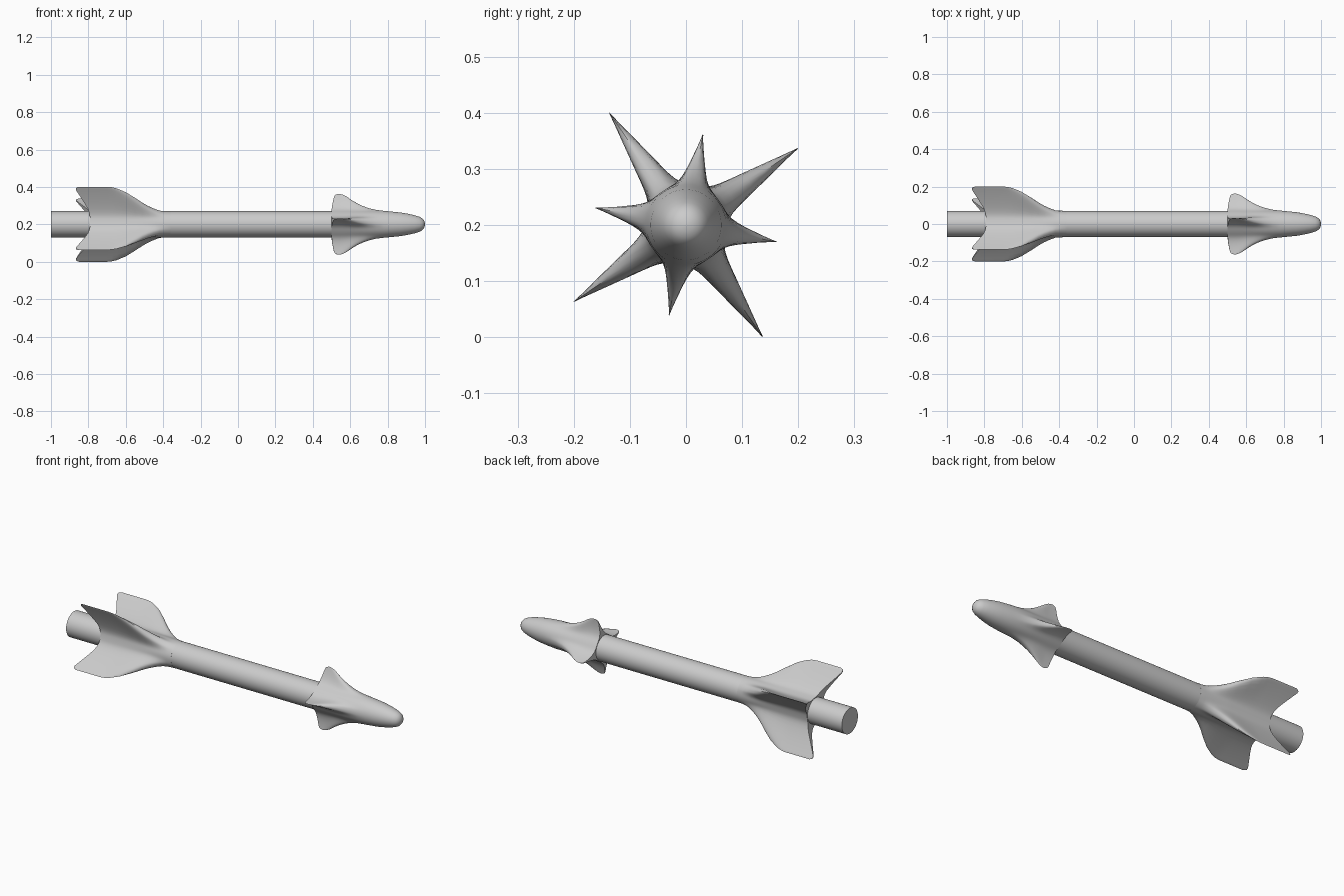
import bpy, bmesh, math

if "Cube" in bpy.data.objects:
    bpy.data.objects.remove(bpy.data.objects["Cube"])

AXIS_Z = 0.2005

grey = bpy.data.materials.new("light_grey")
grey.use_nodes = True
colour = (0.6, 0.6, 0.6, 1)
grey.diffuse_color = colour
grey.node_tree.nodes["Principled BSDF"].inputs["Base Color"].default_value = colour

# Fin cross-section: fraction of fin height, angle from the fin's centre plane
SECTION = [(0, 45), (0.003, 39), (0.012, 33), (0.03, 27), (0.07, 20.5), (0.14, 14.5),
           (0.25, 9.5), (0.4, 5.6), (0.57, 3.1), (0.75, 1.5), (0.88, 0.75),
           (0.94, 0.5), (0.975, 0.3), (1, 0)]


def interpolate(table, value):
    for (a, fa), (b, fb) in zip(table, table[1:]):
        if value <= b:
            return fa + (fb - fa) * max(0, value - a) / (b - a)
    return table[-1][1]


def finish(bm, name):
    bmesh.ops.remove_doubles(bm, verts=bm.verts, dist=1e-5)
    bmesh.ops.recalc_face_normals(bm, faces=bm.faces)
    mesh = bpy.data.meshes.new(name)
    bm.to_mesh(mesh)
    bm.free()
    mesh.materials.append(grey)
    obj = bpy.data.objects.new(name, mesh)
    obj.location.z = AXIS_Z
    bpy.context.collection.objects.link(obj)
    bpy.ops.object.select_all(action="DESELECT")
    obj.select_set(True)
    bpy.context.view_layer.objects.active = obj
    bpy.ops.object.shade_smooth_by_angle(angle=math.radians(40))


def finned_shell(name, stations, trailing, turn):
    """Loft a four-finned shell; stations are (x, valley radius, fin radius)."""
    bm = bmesh.new()
    n = len(SECTION) - 1
    size = 8 * n
    tallest = max(fin - valley for x, valley, fin in stations)
    rings = []
    for x, valley, fin in stations:
        sharp = (fin - valley) / tallest
        ring = []
        for k in range(4):
            for j in range(2 * n):
                i = min(j, 2 * n - j)
                side = -1 if j < n else 1
                s, narrow = SECTION[i]
                # Low ridges are rounder than tall fins
                angle = narrow * sharp + 45 * (1 - i / n) * (1 - sharp)
                a = math.radians(turn + 90 * k + side * angle)
                r = valley + (fin - valley) * s
                ring.append(bm.verts.new((max(x, interpolate(trailing, r)),
                                          r * math.cos(a), r * math.sin(a))))
        rings.append(ring)
    for low, high in zip(rings, rings[1:]):
        for i in range(size):
            m = (i + 1) % size
            bm.faces.new((low[i], low[m], high[m], high[i]))
    # Close the trailing edges, then both ends
    back = rings[0]
    for k in range(4):
        base = 2 * n * k
        for j in range(n):
            left, right = base + j, base + 2 * n - j
            quad = [left, left + 1, right - 1, right % size]
            bm.faces.new([back[i] for i in dict.fromkeys(quad)])
    bm.faces.new([back[2 * n * k] for k in range(4)])
    bm.faces.new(rings[-1])
    finish(bm, name)


# Straight tube
bm = bmesh.new()
bmesh.ops.create_cone(bm, cap_ends=True, segments=64, radius1=0.07, radius2=0.07, depth=1.55)
for v in bm.verts:
    x, y, z = v.co
    v.co = (z - 0.225, x, y)
finish(bm, "body_tube")

# Tail fins blended into a collar
finned_shell(
    "tail_fins",
    [(-0.87, 0.073, 0.243), (-0.78, 0.073, 0.243), (-0.7, 0.073, 0.243),
     (-0.675, 0.073, 0.24), (-0.65, 0.073, 0.233), (-0.6, 0.073, 0.208),
     (-0.55, 0.073, 0.17), (-0.51, 0.073, 0.136), (-0.48, 0.072, 0.114),
     (-0.45, 0.072, 0.096), (-0.42, 0.071, 0.081), (-0.39, 0.071, 0.073),
     (-0.36, 0.0702, 0.0702)],
    [(0.073, -0.79), (0.11, -0.8), (0.15, -0.823), (0.2, -0.853),
     (0.225, -0.867), (0.235, -0.866), (0.243, -0.85)],
    34.4)

# Nose cone with its four small fins
finned_shell(
    "nose_fins",
    [(0.49, 0.073, 0.165), (0.545, 0.073, 0.165), (0.56, 0.073, 0.161),
     (0.58, 0.073, 0.151), (0.61, 0.073, 0.13), (0.64, 0.073, 0.112),
     (0.67, 0.073, 0.098), (0.7, 0.073, 0.087), (0.74, 0.072, 0.077),
     (0.78, 0.071, 0.072), (0.82, 0.068, 0.068), (0.87, 0.063, 0.063),
     (0.91, 0.056, 0.056), (0.945, 0.048, 0.048), (0.97, 0.04, 0.04),
     (0.985, 0.032, 0.032), (0.994, 0.022, 0.022), (0.998, 0.012, 0.012),
     (1.0, 0.002, 0.002)],
    [(0.073, 0.5), (0.1, 0.503), (0.15, 0.513), (0.16, 0.519), (0.165, 0.534)],
    79.4)
